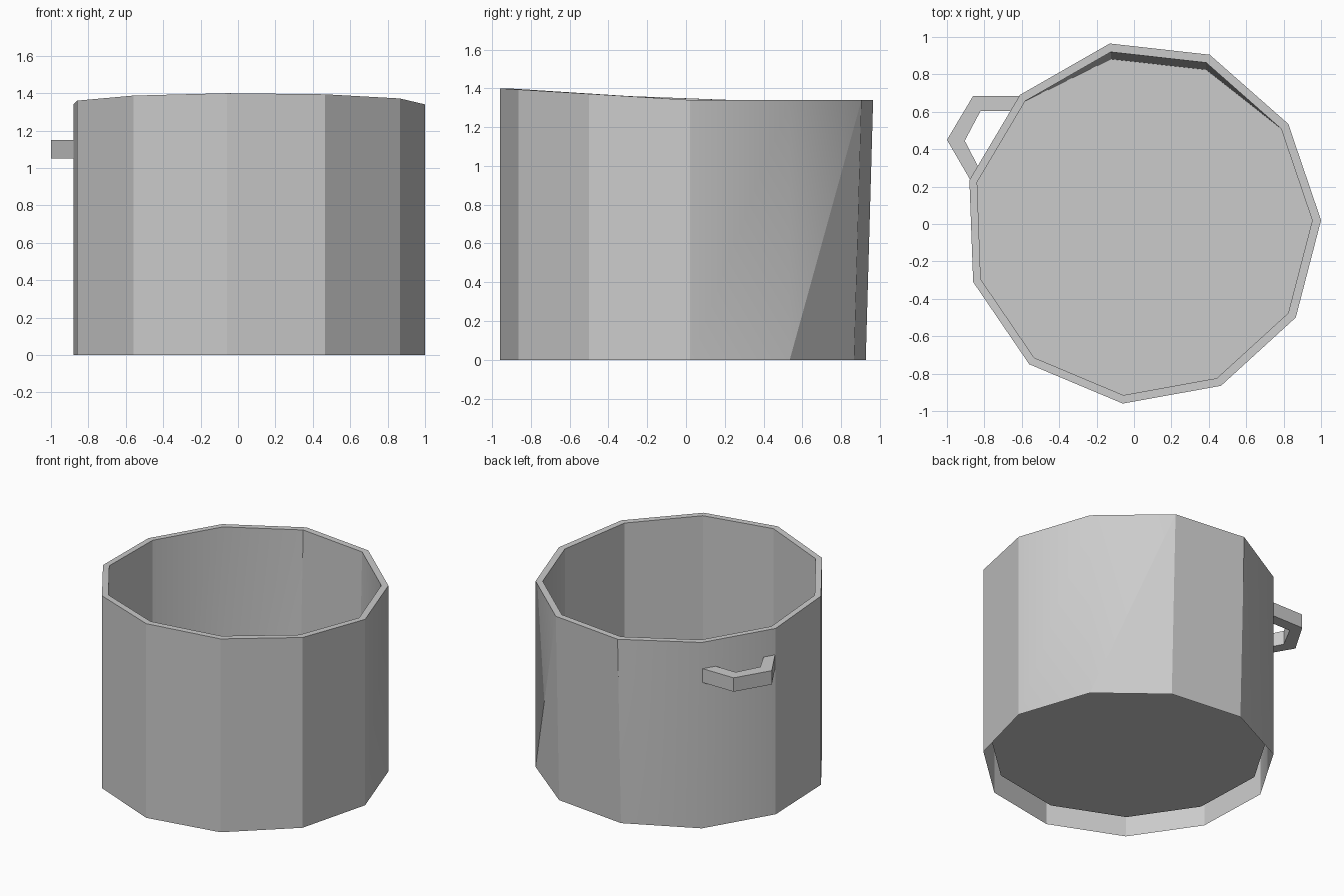
import bpy
import bmesh
import math

default = bpy.data.objects.get("Cube")
if default:
    bpy.data.objects.remove(default, do_unlink=True)

grey = bpy.data.materials.new("plain grey")
grey.use_nodes = True
grey.diffuse_color = (0.6, 0.6, 0.6, 1)
grey.node_tree.nodes["Principled BSDF"].inputs["Base Color"].default_value = grey.diffuse_color

# Slightly uneven eleven-sided outline, counter-clockwise from the +x corner
OUTLINE = [(1.0, 0.02), (0.825, 0.535), (0.405, 0.905), (-0.13, 0.965),
           (-0.61, 0.69), (-0.88, 0.235), (-0.86, -0.31), (-0.56, -0.75),
           (-0.06, -0.96), (0.465, -0.865), (0.865, -0.5)]
N = len(OUTLINE)
LEANING = (2, 3)        # back corners that lean outward toward the rim
INNER = 0.953           # inner wall scale
FLOOR_Z = 0.12


def make_object(name, bm):
    mesh = bpy.data.meshes.new(name)
    bm.to_mesh(mesh)
    bm.free()
    mesh.materials.append(grey)
    obj = bpy.data.objects.new(name, mesh)
    bpy.context.collection.objects.link(obj)
    return obj


def rim_height(y):
    return 1.34 + 0.061 * max(0, 0.02 - y)


def ring(bm, scale, bottom=None):
    verts = []
    for i, (x, y) in enumerate(OUTLINE):
        z = rim_height(y) if bottom is None else bottom
        lean = 0.038 if bottom is not None and i in LEANING else 0
        verts.append(bm.verts.new((x * scale, y * scale - lean, z)))
    return verts


def wall(bm, low, high, inward=False):
    for i in range(N):
        j = (i + 1) % N
        if i == 1:
            faces = [(low[i], low[j], high[j]), (low[i], high[j], high[i])]
        elif i == 3:
            faces = [(low[i], low[j], high[i]), (low[j], high[j], high[i])]
        else:
            faces = [(low[i], low[j], high[j], high[i])]
        for face in faces:
            bm.faces.new(face[::-1] if inward else face)


# Pot: outer wall open underneath, rim, inner wall and raised floor
bm = bmesh.new()
outer_low, outer_high = ring(bm, 1, 0), ring(bm, 1)
inner_low, inner_high = ring(bm, INNER, FLOOR_Z), ring(bm, INNER)
wall(bm, outer_low, outer_high)
wall(bm, inner_low, inner_high, inward=True)
for i in range(N):
    j = (i + 1) % N
    bm.faces.new((outer_high[i], outer_high[j], inner_high[j], inner_high[i]))
bm.faces.new(inner_low)
# Crease where the leaning wall folds
crease = bm.edges.get((outer_low[1], outer_high[2]))
crease.smooth = False
pot = make_object("pot", bm)

# Handle: angular loop on the back of the -x side
outside = [(-0.61, 0.685), (-0.86, 0.685), (-1.0, 0.45), (-0.875, 0.235)]
inside = [(-0.66, 0.605), (-0.82, 0.605), (-0.905, 0.445), (-0.835, 0.31)]
bm = bmesh.new()
loops = []
for a, b in zip(outside, inside):
    loops.append([bm.verts.new((*p, z)) for p, z in
                  ((a, 1.05), (a, 1.15), (b, 1.15), (b, 1.05))])
for p, q in zip(loops, loops[1:]):
    for k in range(4):
        m = (k + 1) % 4
        bm.faces.new((p[k], p[m], q[m], q[k]))
bm.faces.new(loops[0])
bm.faces.new(loops[-1][::-1])
bmesh.ops.recalc_face_normals(bm, faces=bm.faces)
make_object("handle", bm)

# Only the gentlest corners are rounded in shading
bpy.ops.object.select_all(action='DESELECT')
pot.select_set(True)
bpy.context.view_layer.objects.active = pot
bpy.ops.object.shade_smooth_by_angle(angle=math.radians(31), keep_sharp_edges=True)
